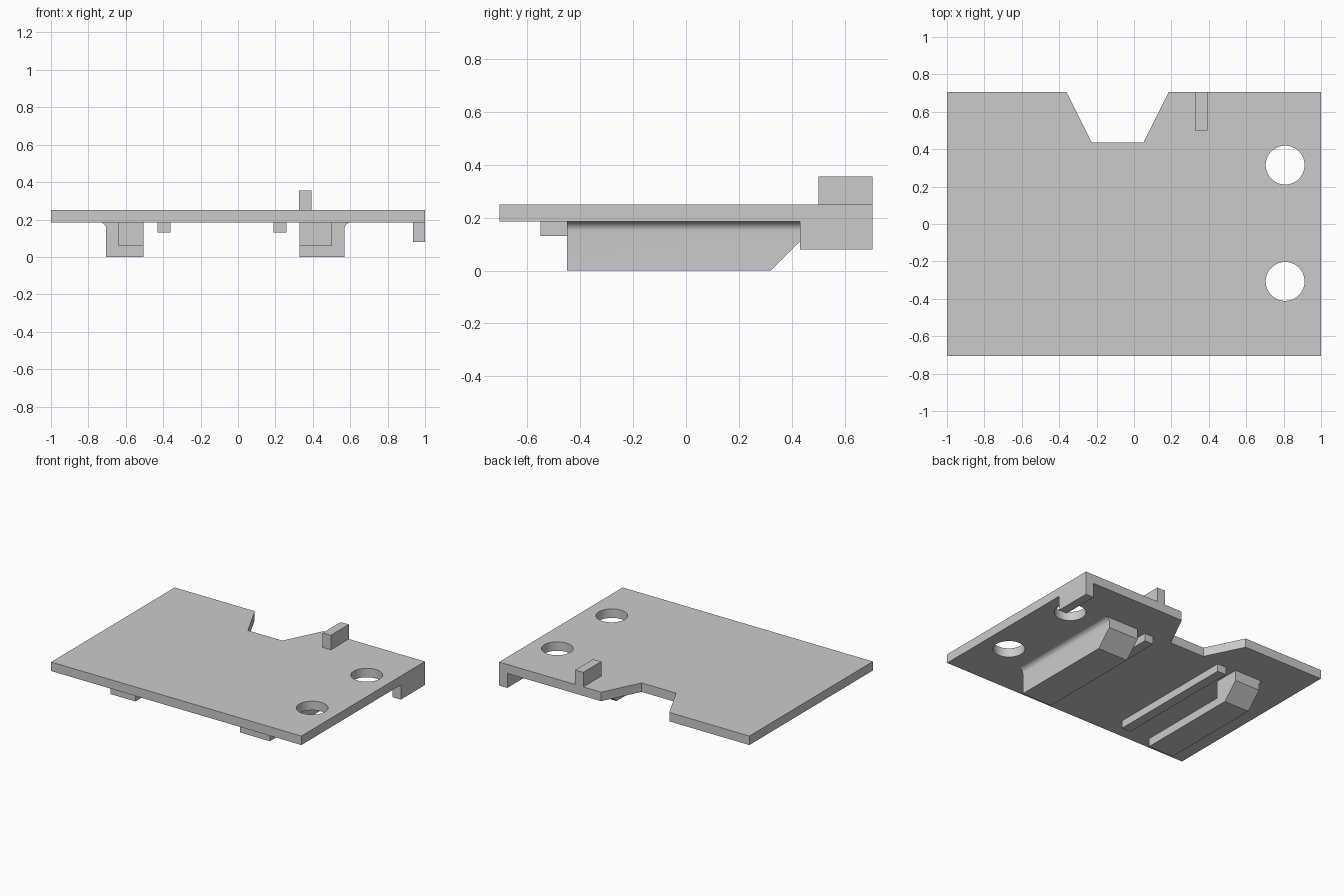
import bpy, bmesh, math
from mathutils import Vector

cube = bpy.data.objects.get("Cube")
if cube:
    bpy.data.objects.remove(cube)

grey = bpy.data.materials.new("plain grey")
grey.use_nodes = True
COLOUR = (0.6, 0.6, 0.6, 1)
grey.diffuse_color = COLOUR
grey.node_tree.nodes["Principled BSDF"].inputs["Base Color"].default_value = COLOUR

PLATE_Z, TOP_Z = 0.185, 0.25
RAIL_FRONT, RAIL_BACK = -0.45, 0.43


def prism(name, points, offset):
    """Extrude a closed planar outline along an offset; returns the object."""
    bm = bmesh.new()
    face = bm.faces.new([bm.verts.new(p) for p in points])
    ext = bmesh.ops.extrude_face_region(bm, geom=[face])
    bmesh.ops.translate(bm, vec=offset,
                        verts=[v for v in ext["geom"] if isinstance(v, bmesh.types.BMVert)])
    bmesh.ops.recalc_face_normals(bm, faces=bm.faces)
    mesh = bpy.data.meshes.new(name)
    bm.to_mesh(mesh)
    bm.free()
    mesh.materials.append(grey)
    obj = bpy.data.objects.new(name, mesh)
    bpy.context.collection.objects.link(obj)
    return obj


def box(name, x, y, z):
    outline = [(x[0], y[0], z[0]), (x[1], y[0], z[0]), (x[1], y[1], z[0]), (x[0], y[1], z[0])]
    return prism(name, outline, (0, 0, z[1] - z[0]))


def cut(obj, cutter):
    """Subtract the cutter from obj and discard it."""
    mod = obj.modifiers.new("cut", "BOOLEAN")
    mod.operation, mod.solver, mod.object = "DIFFERENCE", "EXACT", cutter
    bpy.context.view_layer.objects.active = obj
    bpy.ops.object.modifier_apply(modifier=mod.name)
    bpy.data.objects.remove(cutter)


def smooth(obj):
    bpy.ops.object.select_all(action="DESELECT")
    obj.select_set(True)
    bpy.context.view_layer.objects.active = obj
    bpy.ops.object.shade_smooth_by_angle(angle=math.radians(30))


# Base plate with a tapered notch in the back edge
outline = [(-1, -0.705), (1, -0.705), (1, 0.705), (0.185, 0.705),
           (0.05, 0.435), (-0.225, 0.435), (-0.36, 0.705), (-1, 0.705)]
plate = prism("base_plate", [(x, y, PLATE_Z) for x, y in outline], (0, 0, TOP_Z - PLATE_Z))

# Two round through holes
for y in (0.315, -0.307):
    ring = [(0.808 + 0.104 * math.cos(a), y + 0.104 * math.sin(a), 0.1)
            for a in (math.tau * i / 64 for i in range(64))]
    cut(plate, prism("hole_cutter", ring, (0, 0, 0.3)))
smooth(plate)


def rail(name, outer, inner, pocket):
    """Hooked rail: filleted outer wall, inward-open channel, sloped back end."""
    side = math.copysign(1, outer)
    r = 0.035
    fillet = [(outer + side * r * (1 - math.cos(a)), PLATE_Z - r + r * math.sin(a))
              for a in (math.pi / 2 * i / 10 for i in range(11))]
    section = [(inner, PLATE_Z), (inner, 0), (outer, 0)] + fillet
    obj = prism(name, [(x, RAIL_FRONT, z) for x, z in section],
                (0, RAIL_BACK - RAIL_FRONT, 0))
    # Sloped back end
    bm = bmesh.new()
    bm.from_mesh(obj.data)
    res = bmesh.ops.bisect_plane(bm, geom=bm.verts[:] + bm.edges[:] + bm.faces[:],
                                 plane_co=(0, 0.32, 0), plane_no=Vector((0, 1, -1)),
                                 clear_outer=True)
    rim = [e for e in res["geom_cut"] if isinstance(e, bmesh.types.BMEdge)]
    bmesh.ops.holes_fill(bm, edges=rim)
    bmesh.ops.recalc_face_normals(bm, faces=bm.faces)
    bm.to_mesh(obj.data)
    bm.free()
    # Channel open to the front and to the inner side
    xs = sorted((pocket, inner - side * 0.1))
    cut(obj, box("channel_cutter", xs, (RAIL_FRONT - 0.1, 0.24), (0.06, 0.3)))
    smooth(obj)


rail("right_rail", -0.705, -0.505, -0.64)
rail("left_rail", 0.57, 0.33, 0.5)

# Thin ribs beside the rails
for name, x in (("right_rib", -0.43), ("left_rib", 0.19)):
    box(name, (x, x + 0.07), (-0.55, 0.42), (0.13, PLATE_Z))

# Upright tab on top and hanging tab at the back corner
box("top_tab", (0.327, 0.392), (0.5, 0.705), (TOP_Z, 0.355))
box("corner_tab", (0.935, 1), (0.43, 0.705), (0.08, PLATE_Z))
